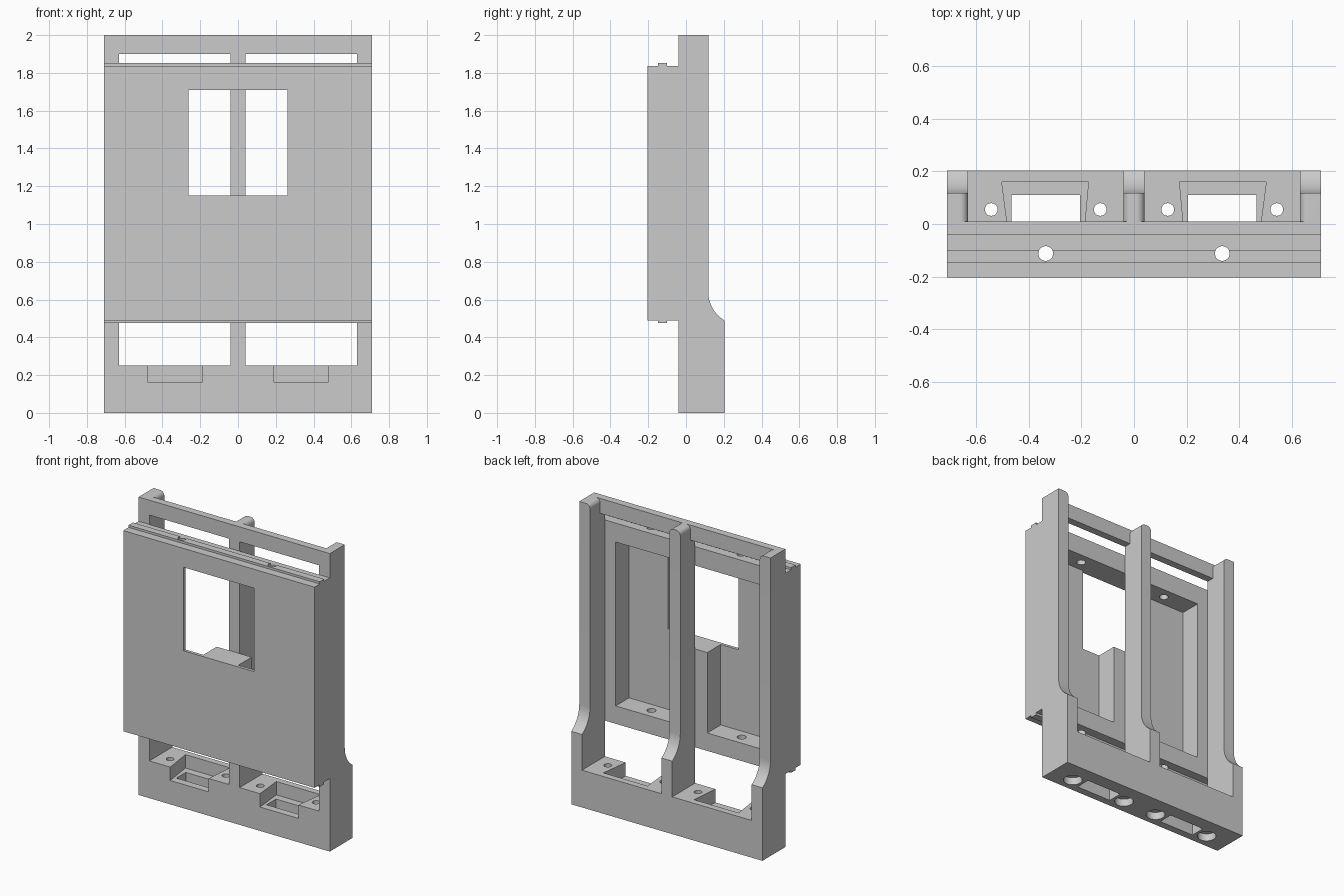
import bpy, bmesh, math

if "Cube" in bpy.data.objects:
    bpy.data.objects.remove(bpy.data.objects["Cube"], do_unlink=True)

grey = bpy.data.materials.new("plain grey")
grey.use_nodes = True
grey.diffuse_color = (0.6, 0.6, 0.6, 1)
grey.node_tree.nodes["Principled BSDF"].inputs["Base Color"].default_value = (0.6, 0.6, 0.6, 1)

HALF, BACK, FRONT, JOINT = 0.71, 0.203, -0.203, -0.04


def make_object(name, bm):
    bmesh.ops.recalc_face_normals(bm, faces=bm.faces)
    mesh = bpy.data.meshes.new(name)
    bm.to_mesh(mesh)
    bm.free()
    obj = bpy.data.objects.new(name, mesh)
    bpy.context.collection.objects.link(obj)
    mesh.materials.append(grey)
    return obj


def prism_mesh(points, axis, lo, hi):
    """Extrude a 2D outline along x, y or z between lo and hi."""
    place = {"x": lambda p, t: (t, p[0], p[1]),
             "y": lambda p, t: (p[0], t, p[1]),
             "z": lambda p, t: (p[0], p[1], t)}[axis]
    bm = bmesh.new()
    rings = [[bm.verts.new(place(p, t)) for p in points] for t in (lo, hi)]
    for ring in rings:
        bm.faces.new(ring)
    for i in range(len(points)):
        j = (i + 1) % len(points)
        bm.faces.new((rings[0][i], rings[0][j], rings[1][j], rings[1][i]))
    return bm


def prism(name, points, axis, lo, hi):
    return make_object(name, prism_mesh(points, axis, lo, hi))


def box(name, x, y, z):
    outline = [(x[0], y[0]), (x[1], y[0]), (x[1], y[1]), (x[0], y[1])]
    return prism(name, outline, "z", *z)


def drill(name, x, y, radius, lo, hi):
    turn = [2 * math.pi * i / 32 for i in range(32)]
    outline = [(x + radius * math.cos(a), y + radius * math.sin(a)) for a in turn]
    return prism(name, outline, "z", lo, hi)


def combine(target, tool, operation):
    tool.hide_render = True
    mod = target.modifiers.new("boolean", "BOOLEAN")
    mod.operation, mod.object, mod.solver = operation, tool, "EXACT"
    bpy.context.view_layer.objects.active = target
    bpy.ops.object.modifier_apply(modifier=mod.name)
    bpy.data.objects.remove(tool, do_unlink=True)


# Upright side profile: deep foot, concave sweep, slim top
SLIM, RADIUS, SWEEP = 0.118, 0.175, math.radians(59)
sweep = [(SLIM + RADIUS * (1 - math.cos(SWEEP * i / 12)),
          0.64 - RADIUS * math.sin(SWEEP * i / 12)) for i in range(12)]
upright = [(JOINT, 0), (JOINT, 2), (SLIM, 2)] + sweep + [(BACK, 0.49), (BACK, 0)]


def make_upright(name, x0, x1):
    bm = prism_mesh(upright, "x", x0, x1)
    # Round the inner top edges
    edges = [e for e in bm.edges
             if all(v.co.z > 1.99 for v in e.verts)
             and abs(e.verts[0].co.x - e.verts[1].co.x) < 0.001
             and abs(e.verts[0].co.x) < HALF - 0.01]
    bmesh.ops.bevel(bm, geom=edges, offset=0.03, segments=8, profile=0.5, affect="EDGES")
    return make_object(name, bm)


# Rear frame: base, three uprights and top rail
frame = box("rear_frame", (-HALF, HALF), (JOINT, BACK), (0, 0.25))
for name, x0, x1 in (("left_upright", 0.63, HALF), ("centre_upright", -0.04, 0.04),
                     ("right_upright", -HALF, -0.63)):
    combine(frame, make_upright(name, x0, x1), "UNION")
combine(frame, box("top_rail", (-HALF, HALF), (JOINT, 0.01), (1.9, 2)), "UNION")

# Sockets, slots and counterbored screw holes in the base
for s in (-1, 1):
    socket = [(s * 0.195, JOINT), (s * 0.475, JOINT), (s * 0.502, 0.16), (s * 0.173, 0.16)]
    socket[0], socket[1] = (s * 0.193, JOINT - 0.02), (s * 0.473, JOINT - 0.02)
    combine(frame, prism("socket", socket, "z", 0.16, 0.3), "DIFFERENCE")
    slot_x = sorted((s * 0.205, s * 0.465))
    combine(frame, box("slot", slot_x, (0.01, 0.11), (-0.1, 0.2)), "DIFFERENCE")
    for x in (s * 0.128, s * 0.542):
        combine(frame, drill("screw_hole", x, 0.055, 0.024, -0.1, 0.3), "DIFFERENCE")
        combine(frame, drill("counterbore", x, 0.055, 0.058, -0.1, 0.05), "DIFFERENCE")

# Front panel with a tongue along its top and bottom
LOW, HIGH, TONGUE = 0.49, 1.837, 0.015
panel_profile = [(FRONT, LOW), (-0.147, LOW), (-0.147, LOW - TONGUE), (-0.1, LOW - TONGUE),
                 (-0.1, LOW), (JOINT, LOW), (JOINT, HIGH), (-0.1, HIGH),
                 (-0.1, HIGH + TONGUE), (-0.147, HIGH + TONGUE), (-0.147, HIGH), (FRONT, HIGH)]
panel = prism("front_panel", panel_profile, "x", -HALF, HALF)

# Hollow back, leaving a solid block under the window
SILL, HEAD, FLOOR = 1.15, 1.71, 0.61
hollow = [(-0.55, FLOOR), (-0.13, FLOOR), (-0.13, SILL), (0.13, SILL),
          (0.13, FLOOR), (0.55, FLOOR), (0.55, HEAD), (-0.55, HEAD)]
combine(panel, prism("hollow", hollow, "y", -0.182, 0.05), "DIFFERENCE")
combine(panel, box("window", (-0.262, 0.262), (-0.3, -0.1), (SILL, HEAD)), "DIFFERENCE")
for x in (-0.335, 0.335):
    combine(panel, drill("panel_hole", x, -0.112, 0.028, 0.3, 2), "DIFFERENCE")

# Smooth the curved surfaces, keep the corners sharp
bpy.ops.object.select_all(action="DESELECT")
for obj in (frame, panel):
    obj.select_set(True)
bpy.context.view_layer.objects.active = frame
bpy.ops.object.shade_smooth_by_angle(angle=math.radians(30))
